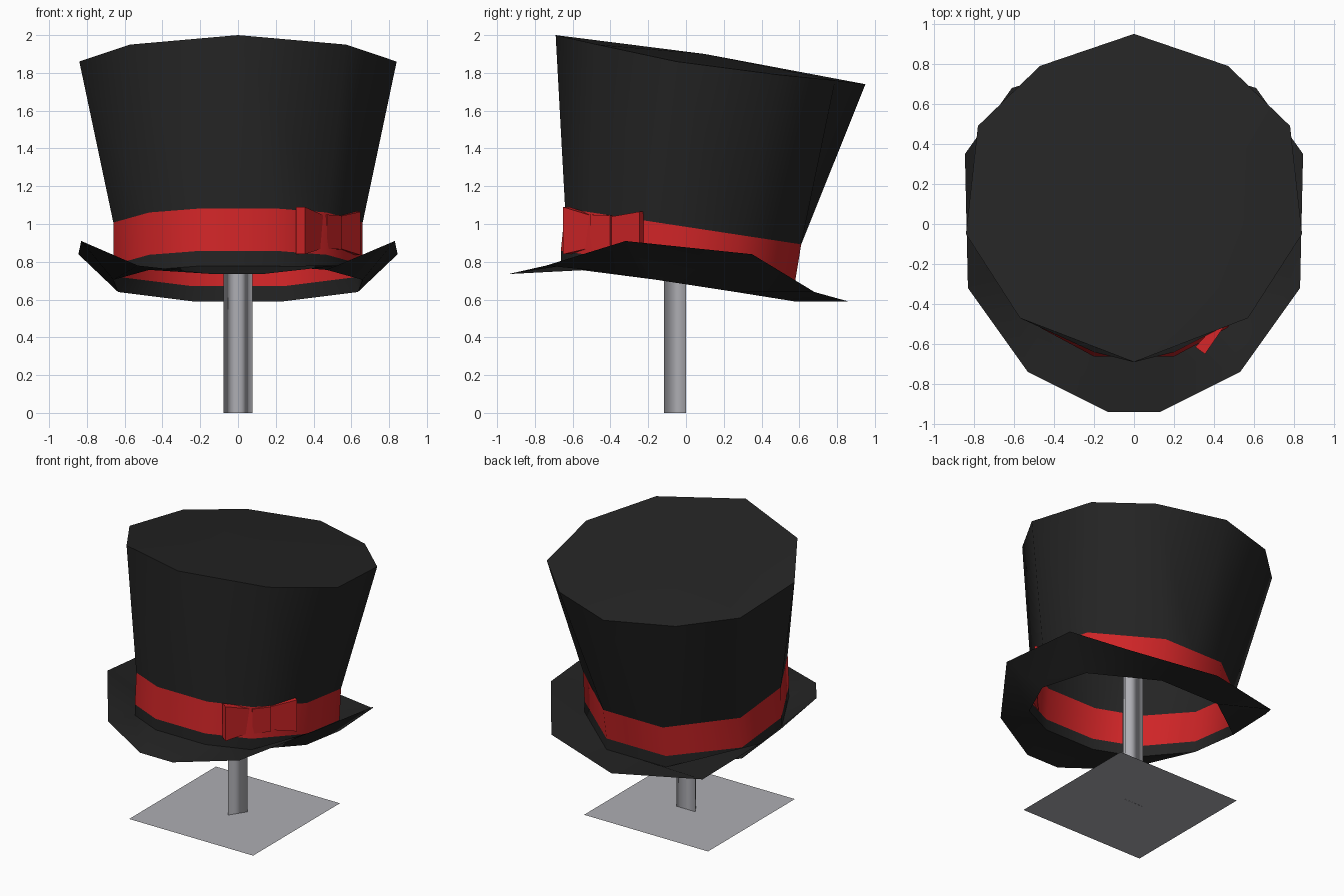
import bpy, bmesh, math
from mathutils import Vector

cube = bpy.data.objects.get("Cube")
if cube:
    bpy.data.objects.remove(cube)


def material(name, color):
    m = bpy.data.materials.new(name)
    m.use_nodes = True
    m.diffuse_color = (*color, 1)
    m.node_tree.nodes["Principled BSDF"].inputs["Base Color"].default_value = (*color, 1)
    return m


BLACK = material("black felt", (0.018, 0.018, 0.018))
RED = material("red ribbon", (0.62, 0.018, 0.02))
GREY = material("grey metal", (0.42, 0.42, 0.45))


def finish(name, bm, mats, smooth_deg=0):
    """Weld, orient, mark sharp edges and link the mesh as an object."""
    bmesh.ops.remove_doubles(bm, verts=bm.verts, dist=0.0005)
    bmesh.ops.recalc_face_normals(bm, faces=bm.faces)
    for f in bm.faces:
        f.smooth = smooth_deg > 0
    for e in bm.edges:
        if len(e.link_faces) == 2:
            same = e.link_faces[0].material_index == e.link_faces[1].material_index
            e.smooth = same and e.calc_face_angle(0) < math.radians(smooth_deg)
    mesh = bpy.data.meshes.new(name)
    bm.to_mesh(mesh)
    bm.free()
    obj = bpy.data.objects.new(name, mesh)
    bpy.context.collection.objects.link(obj)
    for m in mats:
        mesh.materials.append(m)
    return obj


def ring(half):
    """Mirror a front-to-back half outline into a closed ring."""
    return half + [(-x, y, z) for x, y, z in reversed(half[:-1])]


# Half outlines, front to back
crown_top = [(0, -.69, 2), (.57, -.47, 1.95), (.84, -.05, 1.86),
             (.78, .49, 1.79), (.47, .79, 1.76), (0, .95, 1.74)]
band_plan = [(.2, -.64), (.47, -.5), (.66, -.15), (.635, .28), (.24, .61), (0, .61)]
band_top = [(x, y, .985 - .152 * y) for x, y in band_plan]
band_low = [(x, y * (1.035 if y < 0 else .94), .762 - .15 * y) for x, y in band_plan]
opening = [(x, y, z - .08) for x, y, z in band_low]
brim_edge = [(.13, -.94, .735), (.53, -.74, .78), (.83, -.32, .91),
             (.845, .35, .84), (.61, .68, .64), (0, .86, .59)]

# Hat shell: crown, ribbon, lip and curled brim
bm = bmesh.new()
rows = [[bm.verts.new(p) for p in ring(h)]
        for h in (crown_top, band_top, band_low, opening, brim_edge)]
n = len(rows[0])
for r in range(len(rows) - 1):
    for i in range(n):
        j = (i + 1) % n
        f = bm.faces.new((rows[r][i], rows[r][j], rows[r + 1][j], rows[r + 1][i]))
        f.material_index = 1 if r == 1 else 0
center = bm.verts.new((0, .1, 1.9))
for i in range(n - 1):
    bm.faces.new((center, rows[0][i], rows[0][i + 1]))
finish("hat", bm, [BLACK, RED], 60)

# Bow: a pinched bar lofted along the ribbon
left, right = Vector((.32, -.63, .965)), Vector((.62, -.22, .95))
along = (right - left).normalized()
out = Vector((along.y, -along.x, 0)).normalized()
mid = (left + right) / 2


def loft(name, sections):
    bm = bmesh.new()
    rings = []
    for s, h, t0, t1 in sections:
        base = mid + along * s
        rings.append([bm.verts.new(base + out * t + Vector((0, 0, z)))
                      for t, z in ((t0, -h), (t1, -h), (t1, h), (t0, h))])
    for a, b in zip(rings, rings[1:]):
        for i in range(4):
            j = (i + 1) % 4
            bm.faces.new((a[i], a[j], b[j], b[i]))
    bm.faces.new(rings[0])
    bm.faces.new(rings[-1])
    finish(name, bm, [RED])


loft("bow_wings", [(-.25, .125, -.02, .04), (-.07, .085, 0, .035),
                   (.07, .085, 0, .035), (.25, .115, -.02, .04)])
loft("bow_knot", [(-.065, .09, 0, .05), (.065, .09, 0, .05)])

# Stand: three-sided pole
bm = bmesh.new()
tri = [(.077, 0), (-.077, 0), (0, -.116)]
low, high = ([bm.verts.new((x, y, z)) for x, y in tri] for z in (0, 1.85))
for i in range(3):
    j = (i + 1) % 3
    bm.faces.new((low[i], low[j], high[j], high[i]))
bm.faces.new(low)
bm.faces.new(high)
pole = finish("stand_pole", bm, [GREY], 0)
for p in pole.data.polygons:
    p.use_smooth = len(p.vertices) == 4
for e in pole.data.edges:
    a, b = (pole.data.vertices[v].co for v in e.vertices)
    e.use_edge_sharp = abs(a.z - b.z) < .1

# Stand: thin square base
bm = bmesh.new()
bm.faces.new([bm.verts.new((x * .5, y * .5 - .04, .001))
              for x, y in ((-1, -1), (1, -1), (1, 1), (-1, 1))])
finish("stand_base", bm, [GREY])
